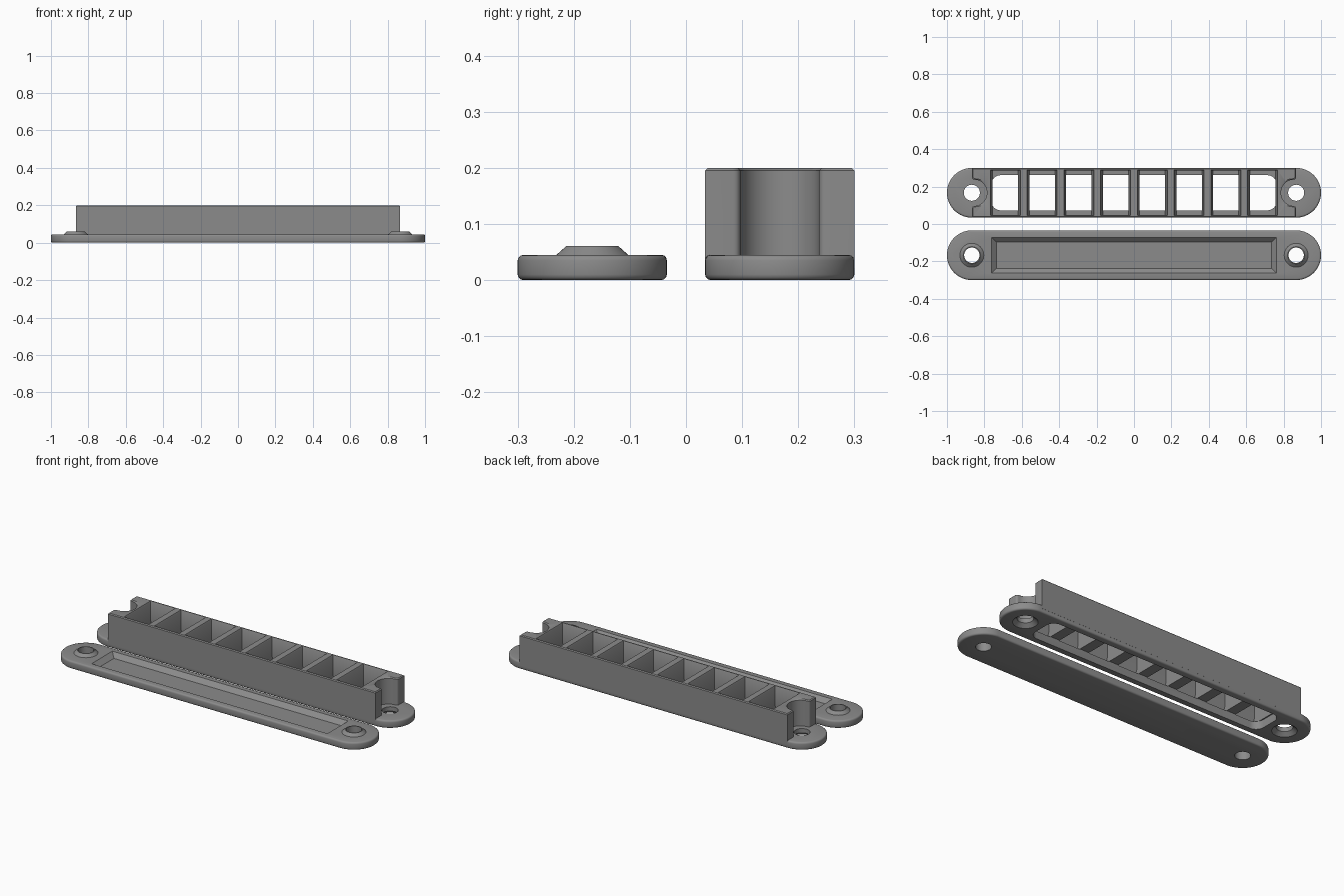
import bpy, bmesh, math

if "Cube" in bpy.data.objects:
    bpy.data.objects.remove(bpy.data.objects["Cube"])

grey = bpy.data.materials.new("plain grey")
grey.diffuse_color = (0.26, 0.26, 0.26, 1)
grey.use_nodes = True
grey.node_tree.nodes["Principled BSDF"].inputs["Base Color"].default_value = grey.diffuse_color

R = 0.133            # half width of both strips
HOLE_X = 0.867       # centre of each end arc and screw hole
THICK = 0.045
BACK_Y, FRONT_Y = 0.167, -0.167


def loft(name, rings):
    """Solid through a stack of (outline, z) rings with equal point counts."""
    bm = bmesh.new()
    loops = [[bm.verts.new((x, y, z)) for x, y in pts] for pts, z in rings]
    n = len(loops[0])
    for a, b in zip(loops, loops[1:]):
        for i in range(n):
            j = (i + 1) % n
            bm.faces.new((a[i], a[j], b[j], b[i]))
    bm.faces.new(loops[0][::-1])
    bm.faces.new(loops[-1])
    bmesh.ops.recalc_face_normals(bm, faces=bm.faces)
    me = bpy.data.meshes.new(name)
    bm.to_mesh(me)
    bm.free()
    ob = bpy.data.objects.new(name, me)
    bpy.context.collection.objects.link(ob)
    me.materials.append(grey)
    return ob


def rounded(hx, hy, r, cx=0, cy=0, seg=16):
    """Counter-clockwise rounded rectangle."""
    pts = []
    for k, (sx, sy) in enumerate(((1, 1), (-1, 1), (-1, -1), (1, -1))):
        for i in range(seg + 1):
            # a full end arc or circle shares its joining points
            if (i == seg and (r == hy and k in (0, 2) or r == hx == hy)) or \
               (i == seg and r == hx and k in (1, 3)):
                continue
            a = math.pi / 2 * (k + i / seg)
            pts.append((cx + sx * (hx - r) + r * math.cos(a),
                        cy + sy * (hy - r) + r * math.sin(a)))
    return pts


def rect(hx, hy, cx=0, cy=0):
    return [(cx + a * hx, cy + b * hy) for a, b in ((1, 1), (-1, 1), (-1, -1), (1, -1))]


def circle(r, cx, cy, n=40):
    return [(cx + r * math.cos(math.tau * i / n), cy + r * math.sin(math.tau * i / n))
            for i in range(n)]


def combine(ob, other, op):
    """Apply a boolean and discard the second solid."""
    m = ob.modifiers.new("boolean", 'BOOLEAN')
    m.operation, m.object, m.solver = op, other, 'EXACT'
    bpy.context.view_layer.objects.active = ob
    bpy.ops.object.modifier_apply(modifier=m.name)
    bpy.data.objects.remove(other, do_unlink=True)


def strip(name, cy):
    """Round-ended plate with softened edges."""
    steps = []
    b = 0.010
    for i in range(4):
        a = math.pi / 2 * i / 3
        steps.append((b * (1 - math.sin(a)), b * (1 - math.cos(a))))
    levels = steps + [(d, THICK - z) for d, z in steps[::-1]]
    return loft(name, [(rounded(1 - d, R - d, R - d, 0, cy), z) for d, z in levels])


# Cover plate with raised screw bosses and a sloped recess
cover = strip("cover_plate", FRONT_Y)
for s in (-1, 1):
    x = s * HOLE_X
    combine(cover, loft("boss", [(circle(0.064, x, FRONT_Y), 0.03),
                                 (circle(0.064, x, FRONT_Y), THICK),
                                 (circle(0.046, x, FRONT_Y), 0.061)]), 'UNION')
    combine(cover, loft("hole", [(circle(0.041, x, FRONT_Y), -0.1),
                                 (circle(0.041, x, FRONT_Y), 0.2)]), 'DIFFERENCE')
combine(cover, loft("recess", [(rect(0.735, 0.070, 0, FRONT_Y), 0.020),
                               (rect(0.763, 0.096, 0, FRONT_Y), THICK),
                               (rect(0.763, 0.096, 0, FRONT_Y), 0.1)]), 'DIFFERENCE')


# Tall housing block, its ends notched around the screws
def block_outline(d):
    """Block outline pulled in by d, with flared round notches."""
    hx, hy, nr, lip = 0.866 - d, R - d, 0.070 + d, 0.012
    end = [(hx, -hy), (hx, -nr - lip)]
    for i in range(5):                    # flare into the notch
        a = math.pi / 2 * i / 4
        end.append((hx - lip + lip * math.cos(a), -nr - lip + lip * math.sin(a)))
    for i in range(1, 24):                # round notch wall
        a = math.pi * i / 24
        end.append((hx - lip - (0.068 + d) * math.sin(a), -nr * math.cos(a)))
    for i in range(5):
        a = math.pi / 2 * (1 - i / 4)
        end.append((hx - lip + lip * math.cos(a), nr + lip - lip * math.sin(a)))
    end += [(hx, nr + lip), (hx, hy)]
    # drop repeated points where the flare meets the flat end
    clean = [p for i, p in enumerate(end) if i == 0 or math.dist(p, end[i - 1]) > 1e-6]
    return [(x, y + BACK_Y) for x, y in clean + [(-x, -y) for x, y in clean]]


housing = strip("compartment_housing", BACK_Y)
combine(housing, loft("block", [(block_outline(0), 0.022), (block_outline(0), 0.195),
                                (block_outline(0.005), 0.2)]), 'UNION')

# Eight compartments, the dividers thickening toward their feet
for i in range(8):
    x = (i - 3.5) * 0.1965
    cell = [(rect(0.068, 0.119, x, BACK_Y), THICK),
            (rect(0.070, 0.119, x, BACK_Y), 0.060),
            (rect(0.077, 0.119, x, BACK_Y), 0.085),
            (rect(0.077, 0.119, x, BACK_Y), 0.194),
            (rect(0.081, 0.123, x, BACK_Y), 0.201),
            (rect(0.081, 0.123, x, BACK_Y), 0.25)]
    combine(housing, loft("cell", cell), 'DIFFERENCE')

# Long window through the floor
combine(housing, loft("window", [(rounded(0.763, 0.094, 0.05, 0, BACK_Y, 8), -0.1),
                                 (rounded(0.763, 0.094, 0.05, 0, BACK_Y, 8), 0.047)]),
        'DIFFERENCE')

# Screw holes, flared underneath to accept the bosses
for s in (-1, 1):
    x = s * HOLE_X
    combine(housing, loft("hole", [(circle(0.066, x, BACK_Y), -0.02),
                                   (circle(0.066, x, BACK_Y), 0.0),
                                   (circle(0.043, x, BACK_Y), 0.020),
                                   (circle(0.043, x, BACK_Y), 0.06)]), 'DIFFERENCE')

for ob in (cover, housing):
    bpy.ops.object.select_all(action='DESELECT')
    ob.select_set(True)
    bpy.context.view_layer.objects.active = ob
    bpy.ops.object.shade_smooth_by_angle(angle=math.radians(32))
